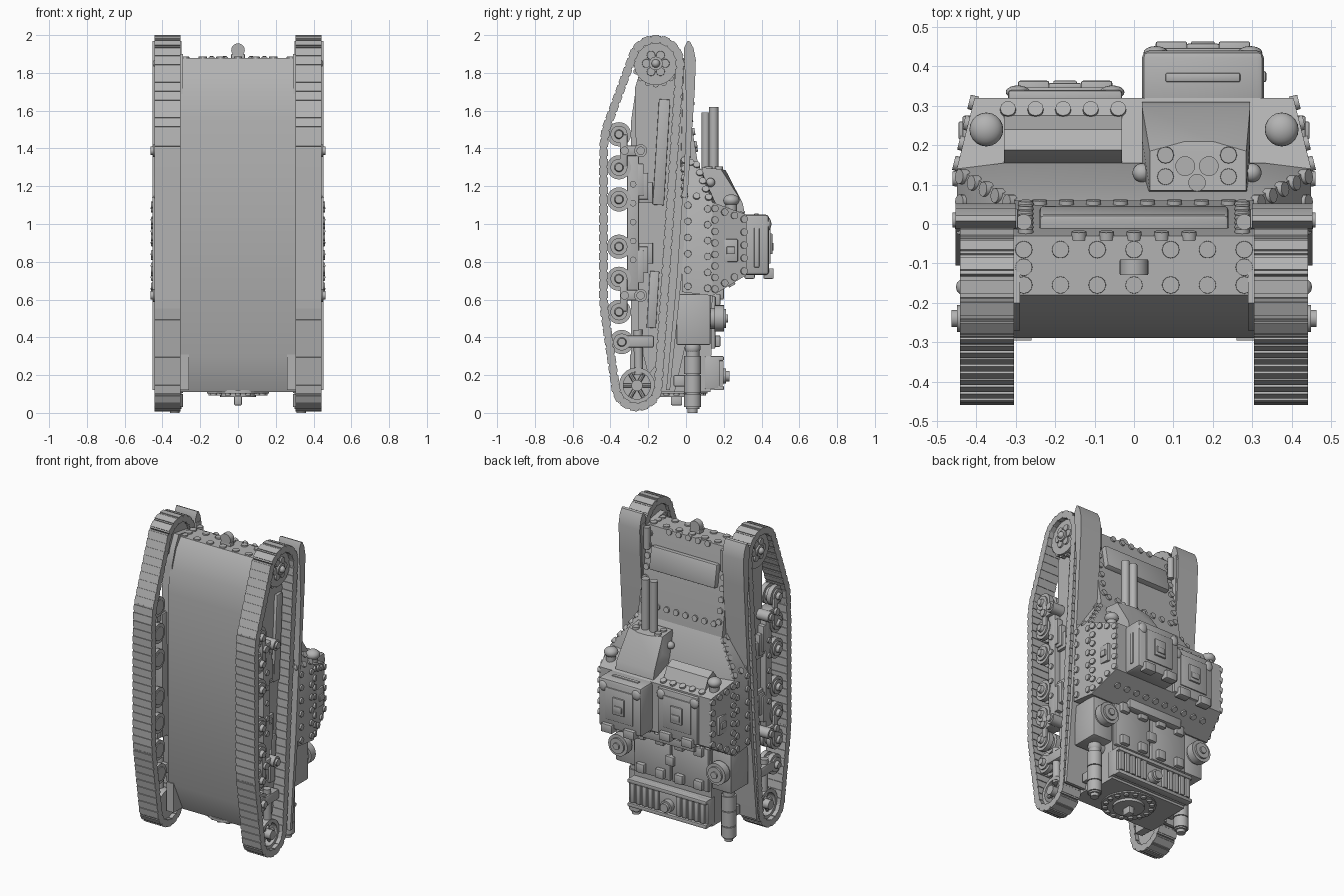
import bpy, bmesh
from math import sin, cos, pi, radians, atan2
from mathutils import Vector as V, Matrix, geometry

if "Cube" in bpy.data.objects:
    bpy.data.objects.remove(bpy.data.objects["Cube"])

grey = bpy.data.materials.new("plain grey")
grey.use_nodes = True
COLOUR = (0.45, 0.45, 0.45, 1)
grey.diffuse_color = COLOUR
grey.node_tree.nodes["Principled BSDF"].inputs["Base Color"].default_value = COLOUR

parts = {}


def part(name):
    return parts.setdefault(name, bmesh.new())


def cyl(name, a, b, r, r2=None, seg=20):
    a, b = V(a), V(b)
    d = b - a
    m = Matrix.Translation((a + b) / 2) @ V((0, 0, 1)).rotation_difference(d).to_matrix().to_4x4()
    bmesh.ops.create_cone(part(name), cap_ends=True, segments=seg, radius1=r,
                          radius2=r if r2 is None else r2, depth=d.length, matrix=m)


def ball(name, c, r, scale=(1, 1, 1)):
    m = Matrix.Translation(c) @ Matrix.Diagonal((*scale, 1))
    bmesh.ops.create_uvsphere(part(name), u_segments=20, v_segments=12, radius=r, matrix=m)


def box(name, x, y, z, bevel=0.0, turn=0.0):
    """Box from three (low, high) ranges, turned about x."""
    c = V([sum(r) / 2 for r in (x, y, z)])
    s = [r[1] - r[0] for r in (x, y, z)]
    m = Matrix.Translation(c) @ Matrix.Rotation(turn, 4, 'X') @ Matrix.Diagonal((*s, 1))
    vs = bmesh.ops.create_cube(part(name), size=1, matrix=m)["verts"]
    if bevel:
        bmesh.ops.bevel(part(name), geom=list({e for v in vs for e in v.link_edges}),
                        offset=bevel, segments=2, profile=0.5, affect='EDGES')


def prism(name, x, profile):
    """Side profile of (y, z) points extruded across x."""
    bm = part(name)
    f = bm.faces.new([bm.verts.new((x[0], y, z)) for y, z in profile])
    new = bmesh.ops.extrude_face_region(bm, geom=[f])["geom"]
    bmesh.ops.translate(bm, vec=(x[1] - x[0], 0, 0),
                        verts=[g for g in new if isinstance(g, bmesh.types.BMVert)])


def hull(name, points):
    bm = part(name)
    bmesh.ops.convex_hull(bm, input=[bm.verts.new(p) for p in points])


def rivets(name, p, q, n, normal, r=0.02):
    p, q, normal = V(p), V(q), V(normal).normalized()
    for i in range(n):
        c = p.lerp(q, i / max(n - 1, 1))
        cyl(name, c - normal * 0.01, c + normal * 0.011, r, r * 0.94, 12)


def border_rivets(name, corners, outward, inset=0.14, pitch=0.065):
    cs = [V(c) for c in corners]
    n = geometry.normal(cs[:3])
    n = n if n.dot(V(outward)) > 0 else -n
    mid = sum(cs, V()) / len(cs)
    cs = [c.lerp(mid, inset) for c in cs]
    for a, b in zip(cs, cs[1:] + cs[:1]):
        k = max(2, round((b - a).length / pitch))
        rivets(name, a, b.lerp(a, 1 / k), k, n)


def mx(s, lo, hi):
    return tuple(sorted((s * lo, s * hi)))


# Main hull with rounded nose, engine bay behind
prism("hull", (-.305, .305), [(-.29, .3), (-.29, 1.55), (-.268, 1.7), (-.225, 1.82), (-.18, 1.88),
                              (-.03, 1.88), (.06, 1.34), (.06, .63), (-.06, .11), (-.2, .11)])
prism("engine_bay", (-.28, .28), [(-.2, .11), (-.2, .63), (.14, .64), (.13, .11)])
for y in (-.065, -.155):
    rivets("nose_rivets", (-.28, y, 1.877), (.28, y, 1.877), 7, (0, 0, 1), .023)
for s in (-1, 1):
    rivets("nose_rivets", (s * .28, -.11, 1.877), (s * .28, -.11, 1.877), 1, (0, 0, 1), .023)
    cyl("nose_springs", (s * .28, .005, 1.74), (s * .28, .005, 1.88), .02)
    box("tail_brackets", mx(s, .26, .31), (-.296, -.2), (.12, .31))
box("tow_block", (-.037, .037), (-.13, -.09), (1.87, 1.9), .005)
cyl("tow_block", (0, -.13, 1.92), (0, -.09, 1.92), .036)

# Raised cover on the sloping deck
box("deck_cover", (-.24, .24), (-.03, .035), (1.62, 1.77), .01, radians(9.5))
rivets("deck_rivets", (-.14, -.03, 1.87), (.14, -.03, 1.87), 5, (0, 1, .17))
rivets("deck_rivets", (-.24, .05, 1.4), (.24, .05, 1.4), 8, (0, 1, .17))
for s in (-1, 1):
    rivets("deck_rivets", (s * .275, -.022, 1.83), (s * .275, .048, 1.42), 7, (0, 1, .17))


# Track run: sprocket arc, straight lower run, idler arc, straight return
def arc(cy, cz, r, a0, a1):
    return [V((cy + r * cos(radians(a0 + (a1 - a0) * i / 16)),
               cz + r * sin(radians(a0 + (a1 - a0) * i / 16)))) for i in range(17)]


SPROCKET, IDLER = (-.16, 1.85), (-.26, .145)
loop = arc(*SPROCKET, .128, 0, 155) + [V((-.425, 1.5)), V((-.435, 1.42)), V((-.437, 1.3)),
                                       V((-.437, .62)), V((-.432, .54))] + arc(*IDLER, .113, 192, 355)
lengths = [(b - a).length for a, b in zip(loop, loop[1:] + loop[:1])]
total = sum(lengths)
COUNT = round(total / .05)


def along(d):
    for a, b, l in zip(loop, loop[1:] + loop[:1], lengths):
        if d <= l:
            return a.lerp(b, d / l), b - a
        d -= l
    return loop[0], loop[1] - loop[0]


for s, side in ((1, "left"), (-1, "right")):
    # Track shoes: plate with a raised grouser block
    track = side + "_track"
    for i in range(COUNT):
        p, t = along(total * i / COUNT)
        turn = atan2(t.y, t.x)
        y, z = p
        box(track, mx(s, .305, .442), (y - .027, y + .027), (z - .018, z + .018), 0, turn)
        box(track, mx(s, .305, .442), (y - .018, y + .018), (z - .023, z + .023), 0, turn)

    # Frame plate and girder inside the track
    prism(side + "_frame", mx(s, .29, .365), [(-.27, 1.72), (-.24, 1.82), (-.2, 1.9), (-.07, 1.88),
                                             (-.05, 1.7), (-.12, .3), (-.2, .2), (-.25, .4)])
    box(side + "_girder", mx(s, .33, .405), (-.312, -.25), (.6, 1.41), .004)
    for z, d in ((1.32, -1), (.69, 1)):
        for k in range(3):
            box(side + "_girder", mx(s, .33, .405 - k * .01), (-.26, -.225 + k * .025),
                mx(d, d * z + k * .05, d * z + .17 + k * .02), .004)
    box(side + "_girder", mx(s, .33, .385), (-.16, -.1), (1.1, 1.66), .004, -.06)
    box(side + "_girder", mx(s, .33, .38), (-.2, -.15), (.45, .75), .004, -.06)
    for k in range(5):
        cyl(side + "_girder", (s * .39, -.28, .81 + k * .1), (s * .415, -.28, .81 + k * .1), .017)

    # Road wheels with rims and hub caps, linked in pairs
    wheels = side + "_road_wheels"
    for z in (1.475, 1.3, 1.13, .88, .71, .535, .375):
        y = -.355 if z > .4 else -.34
        cyl(wheels, (s * .325, y, z), (s * .355, y, z), .064, seg=28)
        cyl(wheels, (s * .38, y, z), (s * .41, y, z), .064, seg=28)
        cyl(wheels, (s * .32, y, z), (s * .42, y, z), .045)
        cyl(wheels, (s * .415, y, z), (s * .44, y, z), .026, .02)
    for z in (1.388, .622):
        box(side + "_bogies", mx(s, .405, .425), (-.35, -.31), (z - .085, z + .085), .006)
        box(side + "_bogies", mx(s, .34, .425), (-.345, -.23), (z - .028, z + .028), .01)
        cyl(side + "_bogies", (s * .4, -.325, z), (s * .44, -.325, z), .022)
        cyl(side + "_bogies", (s * .33, -.24, z), (s * .45, -.24, z), .034)
        cyl(side + "_bogies", (s * .45, -.24, z), (s * .463, -.24, z), .022)
    for z in (1.13, .88):
        box(side + "_bogies", mx(s, .34, .375), (-.36, -.27), (z - .03, z + .03), .006)
    box(side + "_bogies", mx(s, .33, .42), (-.32, -.17), (.345, .41), .01)
    cyl(side + "_bogies", (s * .39, -.255, .44), (s * .39, -.25, .2), .024)

    # Drive sprocket with teeth and petal bolts
    y, z = SPROCKET
    name = side + "_sprocket"
    cyl(name, (s * .325, y, z), (s * .41, y, z), .115, seg=32)
    for k in range(16):
        a = k * pi / 8
        cyl(name, (s * .35, y + .112 * cos(a), z + .112 * sin(a)),
            (s * .395, y + .112 * cos(a), z + .112 * sin(a)), .016, seg=8)
    for k in range(6):
        a = k * pi / 3
        cyl(name, (s * .4, y + .05 * cos(a), z + .05 * sin(a)),
            (s * .42, y + .05 * cos(a), z + .05 * sin(a)), .024, .022, 14)
    cyl(name, (s * .4, y, z), (s * .43, y, z), .036)
    ball(name, (s * .43, y, z), .022)

    # Spoked idler
    y, z = IDLER
    name = side + "_idler"
    cyl(name, (s * .33, y, z), (s * .36, y, z), .095, seg=32)
    for k in range(32):
        a, b = k * pi / 16, (k + 1) * pi / 16
        hull(name, [(s * x, y + r * cos(t), z + r * sin(t))
                    for x in (.36, .415) for r in (.072, .095) for t in (a, b)])
    for k in range(6):
        a = k * pi / 3
        cyl(name, (s * .385, y, z), (s * .385, y + .08 * cos(a), z + .08 * sin(a)), .011, seg=8)
    cyl(name, (s * .35, y, z), (s * .435, y, z), .03)

    # Long fender over the return run, with an inner skirt
    prism(side + "_fender", mx(s, .30, .453),
          [(-.012, 1.93), (.008, 1.97), (.022, 1.965), (.04, 1.93), (.052, 1.87), (.046, 1.7), (.015, 1.25),
           (-.025, .7), (-.085, .12), (-.105, .12), (-.05, .7), (-.012, 1.25), (.004, 1.6)])
    box(side + "_fender", mx(s, .295, .31), (-.02, .03), (1.3, 1.9), .004, -.03)

    # Stowage box with round lamp, and exhaust below it
    box(side + "_stowage_box", mx(s, .28, .42), (-.05, .13), (.36, .63), .008)
    for y0, y1, r in ((.12, .15, .055), (.15, .2, .07), (.2, .212, .05), (.212, .222, .022)):
        cyl(side + "_rear_lamp", (s * .355, y0, .5), (s * .355, y1, .5), r, seg=28)
    for z0, z1, r in ((0, .03, .026), (.03, .1, .045), (.105, .2, .045), (.205, .3, .045), (.02, .34, .036)):
        cyl(side + "_exhaust", (s * .335, .035, z0), (s * .335, .035, z1), r, seg=24)
    ball(side + "_exhaust", (s * .335, .035, .345), .042)
    cyl(side + "_exhaust", (s * .27, .035, .345), (s * .335, .035, .345), .03)
    box(side + "_exhaust", mx(s, .27, .35), (-.065, .0), (.14, .2), .006)

# Superstructure: upright lower part with chamfered front corners, tapered upper part
lower = [(.30, -.02, 1.36), (.45, -.02, 1.13), (.45, .14, 1.115), (.30, .06, 1.33)]
upper = [(.45, .14, 1.115), (.405, .32, 1.05), (.405, .32, .73), (.45, .14, .62)]
hull("superstructure", [(s * x, y, z) for s in (-1, 1)
                        for x, y, z in lower + [(.45, -.02, .64), upper[3], (.33, .155, 1.115)]])
hull("superstructure_top", [(s * x, y, z) for s in (-1, 1) for x, y, z in upper])
for s, side in ((1, "left"), (-1, "right")):
    border_rivets("casemate_rivets", [(s * x, y, z) for x, y, z in upper], (s, 0, 0))
    border_rivets("casemate_rivets", [(s * x, y, z) for x, y, z in lower], (s, 0, 1), .2, .055)
    rivets("casemate_rivets", (s * .45, .01, .67), (s * .45, .01, 1.1), 6, (s, 0, 0))
    rivets("casemate_rivets", (s * .45, .115, .66), (s * .45, .115, 1.08), 6, (s, 0, 0))
    box(side + "_side_visor", mx(s, .39, .436), (.2, .275), (.80, .92), .006)
    box(side + "_side_visor", mx(s, .42, .446), (.215, .26), (.84, .88), .004)
    cyl(side + "_dome", (s * .375, .24, 1.05), (s * .375, .24, 1.125), .03)
    ball(side + "_dome", (s * .375, .24, 1.125), .043, (1, 1, .75))
rivets("casemate_rivets", (-.32, .29, 1.062), (-.04, .29, 1.062), 5, (0, .34, .94), .021)
rivets("casemate_rivets", (-.33, .24, .682), (.33, .24, .682), 10, (0, .5, -.85))

# Driver's visor hood jutting from the front plate
hull("driver_hood", [(x, y, z) for x in (-.33, -.03) for y, z in
                     ((.155, 1.115), (.188, 1.165), (.24, 1.14), (.275, 1.07), (.155, 1.05))])
box("rear_slit_plate", (-.2, .2), (.15, .2), (.6, .68), .006)

# Gun mount with twin barrels and a slim third tube
hull("gun_mount", [(x, y, z) for a, b, y, z in ((.02, .295, .06, 1.1), (.02, .295, .31, 1.06),
     (.02, .295, .3, 1.11), (.04, .285, .085, 1.3), (.04, .285, .185, 1.29), (.02, .295, .22, 1.2),
     (.13, .2, .21, 1.285)) for x in (a, b)])
for x in (.08, .24):
    for y in (.12, .175):
        rivets("gun_mount_bolts", (x, y, 1.293), (x, y, 1.293), 1, (0, 0, 1), .022)
for x in (.02, .3):
    ball("gun_mount_bolts", (x, .13, 1.22), .024)
for x, y, r, z in ((.13, .147, .025, 1.62), (.19, .147, .025, 1.62), (.16, .105, .022, 1.59)):
    cyl("gun_barrels", (x, y, 1.2), (x, y, z), r)

# Roof: tall cupola box on one side, low hatch on the other
box("cupola", (.02, .33), (.28, .44), (.73, 1.05), .018)
box("cupola_slit_front", (.08, .27), (.36, .384), (1.045, 1.056), .005)
box("cupola_slit_side", (.325, .336), (.36, .388), (.77, .98), .005)
box("low_hatch", (-.32, -.03), (.30, .34), (.73, 1.04), .008)
for x, y in ((.175, .44), (-.175, .34)):
    box("hatch_lids", (x - .1, x + .1), (y - .01, y + .007), (.79, 1.0), .003)
    box("hatch_visors", (x - .042, x + .042), (y, y + .018), (.84, .95), .005)
    box("hatch_visors", (x - .03, x + .03), (y, y + .024), (.86, .9), .004)
    for dx in (-.08, .08):
        box("hatch_hinges", (x + dx - .04, x + dx + .04), (y - .03, y + .024), (.71, .765), .006)
    for dx in (-.12, .12):
        ball("hatch_bolts", (x + dx, y - .005, 1.0), .028, (1.1, .6, 1.2))

# Engine deck lids, clamps, louvres and centre lamp
for s in (-1, 1):
    box("engine_lids", mx(s, .008, .27), (.12, .155), (.34, .62), .006)
    for x in (.07, .21):
        for z in (.6, .38):
            box("lid_clamps", mx(s, x - .03, x + .03), (.13, .182), (z - .03, z + .03), .006)
    for k in range(5):
        x = .066 + k * .043
        box("louvres", mx(s, x, x + .03), (.17, .198), (.15, .275), .002)
box("lid_clamps", (-.03, .03), (.13, .175), (.45, .51), .006)
box("grille_frame", (-.285, .285), (.1, .178), (.125, .3), .006)
for z in (.132, .288):
    box("grille_frame", (-.285, .285), (.15, .2), (z - .012, z + .012), .004)
cyl("centre_lamp", (0, .17, .195), (0, .212, .195), .04)
cyl("centre_lamp", (0, .21, .195), (0, .23, .195), .028)

# Round tail plate with bolt ring and tow hook
ty = -.05
cyl("tail_plate", (0, ty, .12), (0, ty, .102), .165, seg=36)
cyl("tail_plate", (0, ty, .11), (0, ty, .085), .095, seg=28)
for a in range(16):
    p = (.14 * cos(a * pi / 8), ty + .14 * sin(a * pi / 8), .102)
    rivets("tail_bolts", p, p, 1, (0, 0, -1), .016)
box("tow_hook", (-.02, .02), (ty - .03, ty + .03), (.04, .09), .006)

# Turn every part into an object
bpy.ops.object.select_all(action='DESELECT')
for name, bm in parts.items():
    bmesh.ops.recalc_face_normals(bm, faces=bm.faces)
    mesh = bpy.data.meshes.new(name)
    bm.to_mesh(mesh)
    bm.free()
    mesh.materials.append(grey)
    ob = bpy.data.objects.new(name, mesh)
    bpy.context.collection.objects.link(ob)
    ob.select_set(True)
    bpy.context.view_layer.objects.active = ob
bpy.ops.object.shade_smooth_by_angle(angle=radians(35))
